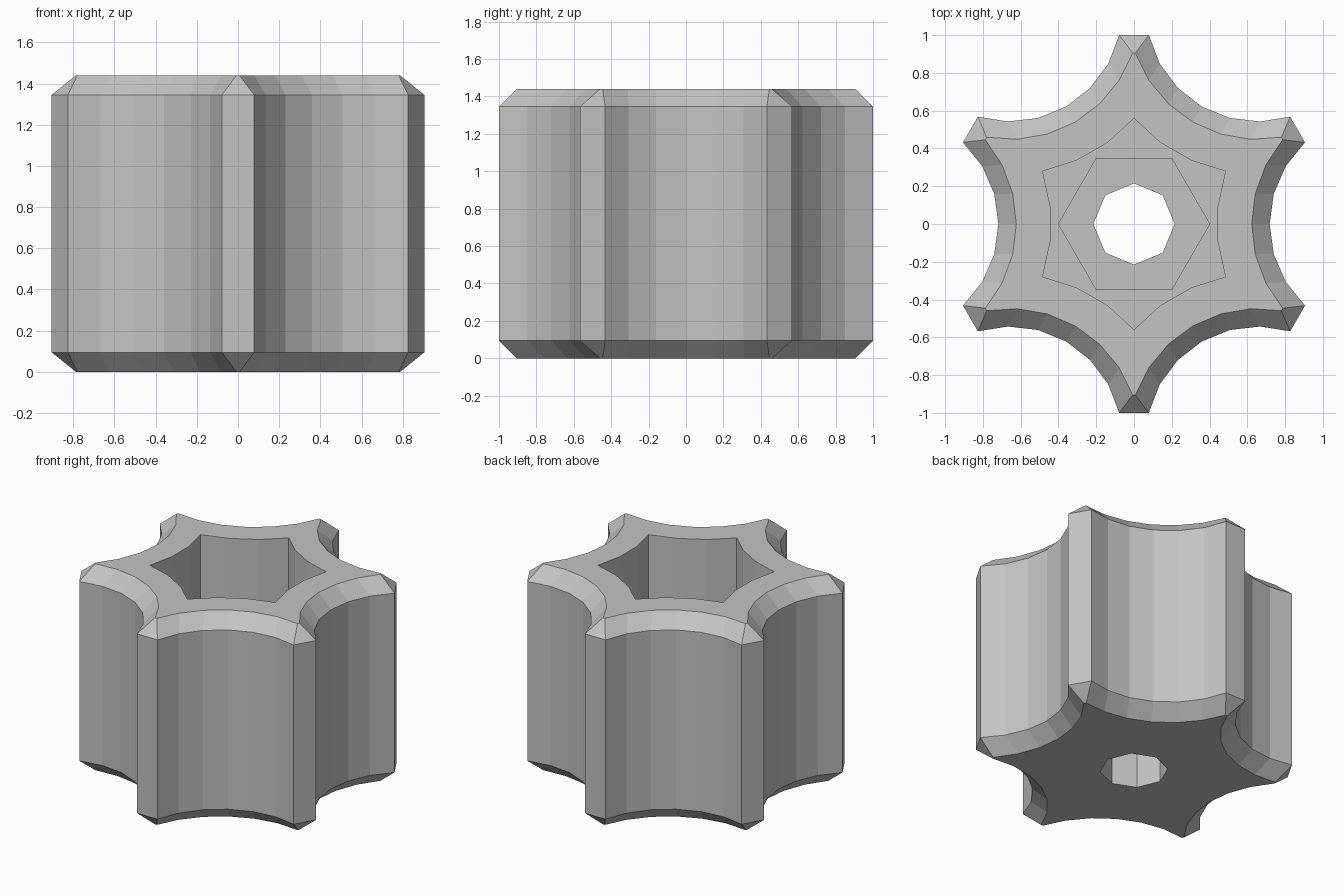
import bpy
import bmesh
import math
from mathutils import Matrix

if "Cube" in bpy.data.objects:
    bpy.data.objects.remove(bpy.data.objects["Cube"])

HEIGHT, CHAMFER = 1.44, 0.095
POCKET_FLOOR, NUT_FLOOR = 0.72, 0.38
SCALLOP_DIST, SCALLOP_RADIUS = 1.31, 0.592
LOBES = 6


def star_outline(inset, segments):
    """Six-lobed outline with scalloped sides, moved inwards by inset."""
    radius = SCALLOP_RADIUS + inset
    tip = 1.0 - inset
    cx, cy = SCALLOP_DIST * math.sin(math.pi / 6), SCALLOP_DIST * math.cos(math.pi / 6)
    half_width = cx - math.sqrt(max(radius ** 2 - (cy - tip) ** 2, 0))
    sharp = half_width <= 0
    if sharp:  # neighbouring scallops meet in a point
        half_width, tip = 0.0, cy - math.sqrt(radius ** 2 - cx ** 2)
    # angular reach of the scallop, measured about its own centre
    to_tip = math.atan2(tip - cy, half_width - cx)
    to_axis = math.radians(240)
    reach = abs(to_axis - to_tip % math.tau)
    points = []
    for lobe in range(LOBES):
        axis = math.radians(60 * lobe)
        for i in range(segments if sharp else segments + 1):
            a = reach * (2 * i / segments - 1)
            along = SCALLOP_DIST - radius * math.cos(a)
            across = radius * math.sin(a)
            points.append((along * math.cos(axis) - across * math.sin(axis),
                           along * math.sin(axis) + across * math.cos(axis)))
    return points


def polygon(radius, sides):
    return [(radius * math.cos(math.tau * i / sides),
             radius * math.sin(math.tau * i / sides)) for i in range(sides)]


def add_ring(bm, points, z):
    return [bm.verts.new((x, y, z)) for x, y in points]


def add_wall(bm, lower, upper):
    for i in range(len(lower)):
        j = (i + 1) % len(lower)
        bm.faces.new((lower[i], lower[j], upper[j], upper[i]))


def add_plate(bm, outer, inner):
    """Flat face between two loops at the same height."""
    edges = []
    for ring in (outer, inner):
        for i in range(len(ring)):
            pair = (ring[i - 1], ring[i])
            edges.append(bm.edges.get(pair) or bm.edges.new(pair))
    bmesh.ops.triangle_fill(bm, edges=edges, use_beauty=True, use_dissolve=False)


bm = bmesh.new()
full, narrow = star_outline(0, 6), star_outline(CHAMFER, 6)
pocket, nut, bore = star_outline(0.28, 3), polygon(0.4, 6), polygon(0.215, 8)

# Scalloped outside with chamfered rims
outside = [add_ring(bm, narrow, 0), add_ring(bm, full, CHAMFER),
           add_ring(bm, full, HEIGHT - CHAMFER), add_ring(bm, narrow, HEIGHT)]
for lower, upper in zip(outside, outside[1:]):
    add_wall(bm, lower, upper)

# Star pocket, hexagonal nut seat and through hole
pocket_top, pocket_low = add_ring(bm, pocket, HEIGHT), add_ring(bm, pocket, POCKET_FLOOR)
nut_top, nut_low = add_ring(bm, nut, POCKET_FLOOR), add_ring(bm, nut, NUT_FLOOR)
bore_top, bore_low = add_ring(bm, bore, NUT_FLOOR), add_ring(bm, bore, 0)
for lower, upper in ((pocket_low, pocket_top), (nut_low, nut_top), (bore_low, bore_top)):
    add_wall(bm, lower, upper)

# Top rim, two ledges and underside
for outer, inner in ((outside[3], pocket_top), (pocket_low, nut_top),
                     (nut_low, bore_top), (outside[0], bore_low)):
    add_plate(bm, outer, inner)

bmesh.ops.recalc_face_normals(bm, faces=bm.faces)
bmesh.ops.dissolve_limit(bm, angle_limit=0.001, verts=[], edges=bm.edges)
mesh = bpy.data.meshes.new("knob_body")
bm.to_mesh(mesh)
bm.free()
knob = bpy.data.objects.new("knob_body", mesh)
bpy.context.collection.objects.link(knob)

# Plain grey
grey = bpy.data.materials.new("light_grey")
grey.use_nodes = True
color = (0.55, 0.55, 0.55, 1)
grey.diffuse_color = color
grey.node_tree.nodes["Principled BSDF"].inputs["Base Color"].default_value = color
mesh.materials.append(grey)
